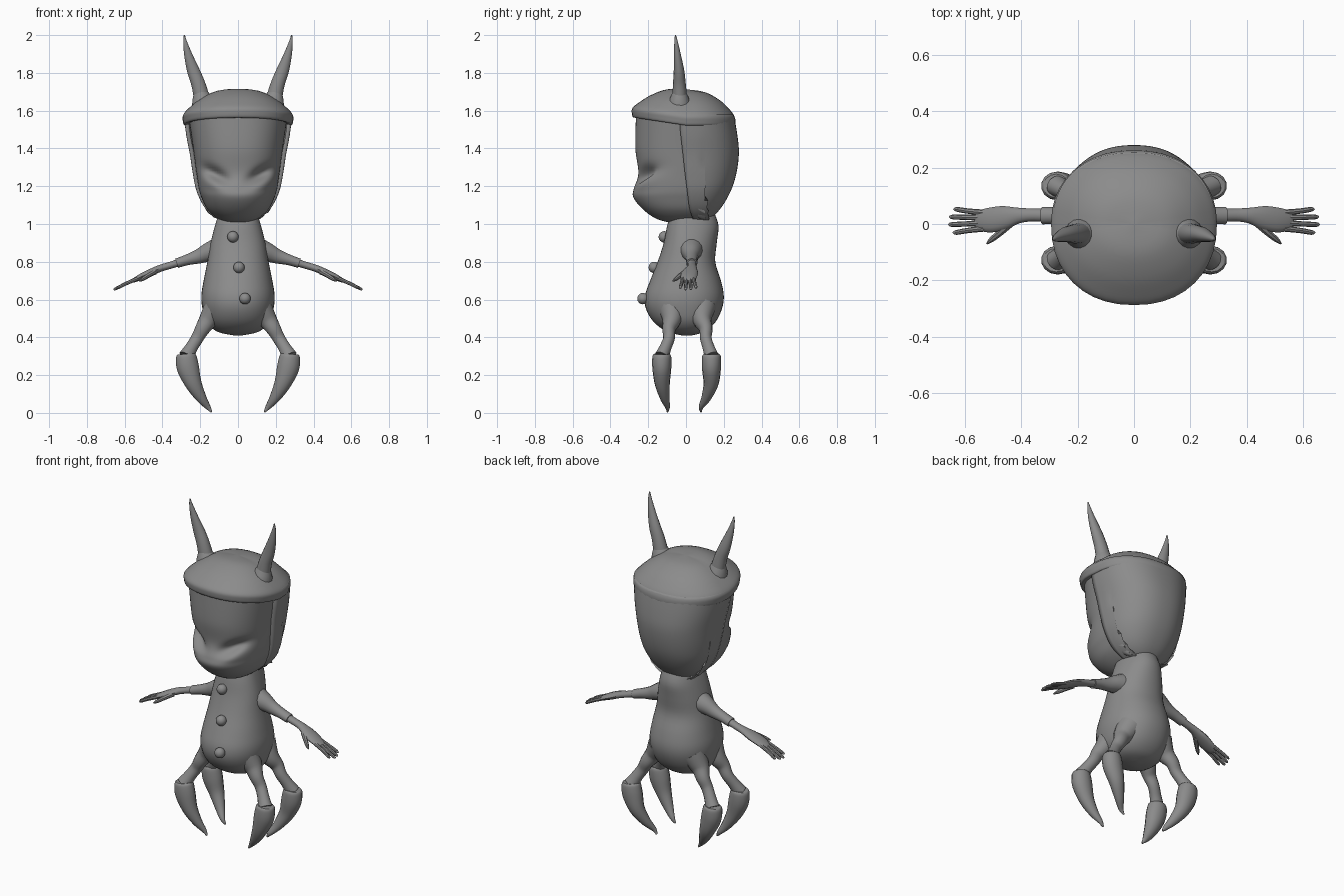
import bpy, bmesh, math
from mathutils import Vector

cube = bpy.data.objects.get("Cube")
if cube:
    bpy.data.objects.remove(cube)

grey = bpy.data.materials.new("clay_grey")
grey.use_nodes = True
grey.diffuse_color = (0.26, 0.26, 0.26, 1)
grey.node_tree.nodes["Principled BSDF"].inputs["Base Color"].default_value = (0.26, 0.26, 0.26, 1)


def finish(bm, name, mirror=False, angle=40):
    """Turn a bmesh into a smooth shaded grey object."""
    bmesh.ops.recalc_face_normals(bm, faces=bm.faces)
    mesh = bpy.data.meshes.new(name)
    bm.to_mesh(mesh)
    bm.free()
    mesh.materials.append(grey)
    ob = bpy.data.objects.new(name, mesh)
    bpy.context.collection.objects.link(ob)
    bpy.ops.object.select_all(action="DESELECT")
    ob.select_set(True)
    bpy.context.view_layer.objects.active = ob
    bpy.ops.object.shade_smooth_by_angle(angle=math.radians(angle))
    if mirror:
        ob.modifiers.new("Mirror", "MIRROR").use_mirror_merge = False
    return ob


def refine(rows, steps):
    """Catmull-Rom interpolation through rows of numbers."""
    out, n = [], len(rows)
    for i in range(n - 1):
        quad = [rows[max(i - 1, 0)], rows[i], rows[i + 1], rows[min(i + 2, n - 1)]]
        for s in range(steps):
            t = s / steps
            out.append([b + t / 2 * (c - a + t * (2*a - 5*b + 4*c - d + t * (3*(b - c) + d - a)))
                        for a, b, c, d in zip(*quad)])
    return out + [list(rows[-1])]


def skin(rings, closed=True):
    """Bridge rings of points with quads; cap both ends when closed."""
    bm = bmesh.new()
    vs = [[bm.verts.new(p) for p in ring] for ring in rings]
    n = len(vs[0])
    for a, b in zip(vs, vs[1:]):
        for i in range(n if closed else n - 1):
            j = (i + 1) % n
            bm.faces.new((a[i], a[j], b[j], b[i]))
    if closed:
        bm.faces.new(vs[0])
        bm.faces.new(vs[-1])
    return bm


def shell(rows, steps=4, power=2.2, arc=(0, 360), sides=40, warp=None):
    """Stack of rounded rings; each row is half width, front y, back y, z."""
    closed = arc[1] - arc[0] >= 360
    rings = []
    for w, front, back, z in refine(rows, steps):
        ring = []
        for i in range(sides if closed else sides + 1):
            a = math.radians(arc[0] + (arc[1] - arc[0]) * i / sides)
            c, s = math.cos(a), math.sin(a)
            x = w * math.copysign(abs(c) ** (2 / power), c)
            y = (back if s > 0 else -front) * math.copysign(abs(s) ** (2 / power), s)
            p = Vector((x, y, z))
            ring.append(warp(p) if warp else p)
        rings.append(ring)
    return skin(rings, closed)


def tube(path, name, steps=5, sides=14, mirror=True):
    """Tapered limb; each row is x, y, z, radius along y, radius across."""
    rows = refine(path, steps)
    rings = []
    for i, (x, y, z, ry, rz) in enumerate(rows):
        d = (Vector(rows[min(i + 1, len(rows) - 1)][:3]) - Vector(rows[max(i - 1, 0)][:3])).normalized()
        u = Vector((0, 1, 0))
        u = (u - d * u.dot(d)).normalized()
        v = d.cross(u)
        rings.append([Vector((x, y, z)) + u * ry * math.cos(a) + v * rz * math.sin(a)
                      for a in (math.tau * k / sides for k in range(sides))])
    return finish(skin(rings), name, mirror)


# Pear-shaped body with a fuller rump
finish(shell([(.02, -.02, .03, .41), (.11, -.1, .1, .43), (.165, -.17, .155, .48),
              (.188, -.212, .19, .55), (.194, -.217, .2, .62), (.182, -.19, .185, .7),
              (.162, -.15, .155, .8), (.145, -.118, .163, .9), (.122, -.1, .172, .99),
              (.1, -.08, .15, 1.06)], power=2.15), "body")


# Face with slanted eye sockets, closed lids and a muzzle
def carve(p):
    if p.y < -.05:
        x, z = abs(p.x) - .12, p.z - 1.265
        along, across = x * .86 + z * .5, z * .86 - x * .5
        span = math.exp(-(along / .07) ** 2)
        p.y += span * (.045 * math.exp(-(across / .028) ** 2)
                       - .014 * math.exp(-((across + .055) / .03) ** 2))
    return p


finish(shell([(.03, -.05, .06, 1.0), (.1, -.15, .1, 1.025), (.16, -.225, .14, 1.075),
              (.193, -.278, .16, 1.14), (.208, -.276, .18, 1.19), (.22, -.252, .2, 1.27),
              (.237, -.268, .2, 1.4), (.262, -.265, .2, 1.57)],
             steps=8, power=2.3, sides=96, warp=carve), "face", angle=60)


# Hood wrapping the back and sides of the head
def lean(p):
    if p.y < .08:
        p.y += .1 * max(0, 1.5 - p.z)
    return p


hood = finish(shell([(.04, -.05, .06, 1.0), (.115, -.1, .13, 1.03), (.175, -.2, .185, 1.085),
                     (.218, -.22, .235, 1.17), (.238, -.24, .265, 1.26), (.255, -.25, .28, 1.37),
                     (.274, -.26, .272, 1.47), (.288, -.26, .253, 1.58)],
                    power=2.3, arc=(-5, 185), warp=lean), "hood")
rim = hood.modifiers.new("Thickness", "SOLIDIFY")
rim.thickness = .022


# Domed crown with a rolled brim rising toward the front
def lift(p):
    p.z += .15 * max(0, -p.y)
    return p


finish(shell([(.25, -.245, .235, 1.53), (.283, -.278, .258, 1.522), (.292, -.287, .262, 1.545),
              (.292, -.283, .255, 1.572), (.265, -.25, .232, 1.605), (.205, -.185, .18, 1.655),
              (.12, -.1, .1, 1.698), (.01, -.01, .01, 1.712)], power=2.2, warp=lift), "crown")

# Horns, each rising from a swollen socket
tube([(.165, -.035, 1.58, .075, .085), (.185, -.035, 1.64, .06, .062),
      (.195, -.035, 1.68, .044, .046), (.202, -.036, 1.71, .03, .03)], "horn_sockets")
tube([(.19, -.033, 1.66, .04, .044), (.21, -.035, 1.74, .034, .038),
      (.236, -.037, 1.81, .028, .034), (.262, -.045, 1.89, .019, .023),
      (.279, -.052, 1.96, .01, .011), (.284, -.056, 2.0, .003, .003)], "horns")

# Coat buttons stepping down the chest
for i, (x, y, z) in enumerate([(-.027, -.115, .932), (.005, -.168, .77), (.037, -.228, .605)]):
    bm = bmesh.new()
    bmesh.ops.create_uvsphere(bm, u_segments=20, v_segments=12, radius=.03)
    bmesh.ops.translate(bm, verts=bm.verts, vec=(x, y, z))
    finish(bm, f"button_{i + 1}")

# Sleeves, forearms and hands
tube([(.08, .025, .87, .075, .075), (.15, .028, .852, .055, .054), (.21, .03, .828, .037, .039),
      (.27, .03, .81, .031, .029), (.325, .03, .792, .031, .026)], "sleeves")
tube([(.29, .03, .803, .025, .021), (.36, .032, .781, .023, .019), (.41, .03, .766, .028, .019),
      (.46, .022, .745, .042, .019), (.51, .014, .722, .044, .017), (.55, .013, .702, .036, .012),
      (.565, .013, .694, .026, .006)], "forearms")
for name, y0, y1, reach in [("little", .04, .052, .64), ("ring", .022, .025, .655),
                            ("middle", .003, -.002, .658), ("index", -.016, -.03, .642)]:
    drop = (reach - .53) * .47
    tube([(.53, y0, .712, .011, .011), (.59, (y0 + y1) / 2, .686, .0095, .0095),
          (reach - .012, y1, .718 - drop, .0085, .008), (reach, y1, .712 - drop, .003, .003)],
         name + "_fingers", steps=3, sides=8)
tube([(.44, .005, .748, .018, .016), (.475, -.03, .728, .013, .013),
      (.505, -.055, .708, .01, .01), (.522, -.07, .698, .003, .003)], "thumbs", steps=3, sides=8)

# Four legs, each a thin thigh ending in a curved claw
for name, hip, ankle, knee, tip in [("front", -.075, -.09, -.128, -.098), ("back", .085, .105, .135, .08)]:
    tube([(.11, hip, .56, .075, .075), (.155, hip, .495, .052, .052), (.188, ankle, .445, .036, .04),
          (.216, ankle, .395, .031, .034), (.247, (ankle + knee) / 2, .345, .032, .034),
          (.272, knee, .3, .038, .042)], name + "_thighs")
    tube([(.276, knee, .312, .042, .046), (.274, knee, .295, .05, .056), (.264, knee, .235, .05, .06),
          (.236, knee * .98, .155, .04, .045), (.196, (knee + tip) / 2, .082, .026, .029),
          (.16, tip, .032, .013, .015), (.14, tip, .005, .004, .005)], name + "_claws")
